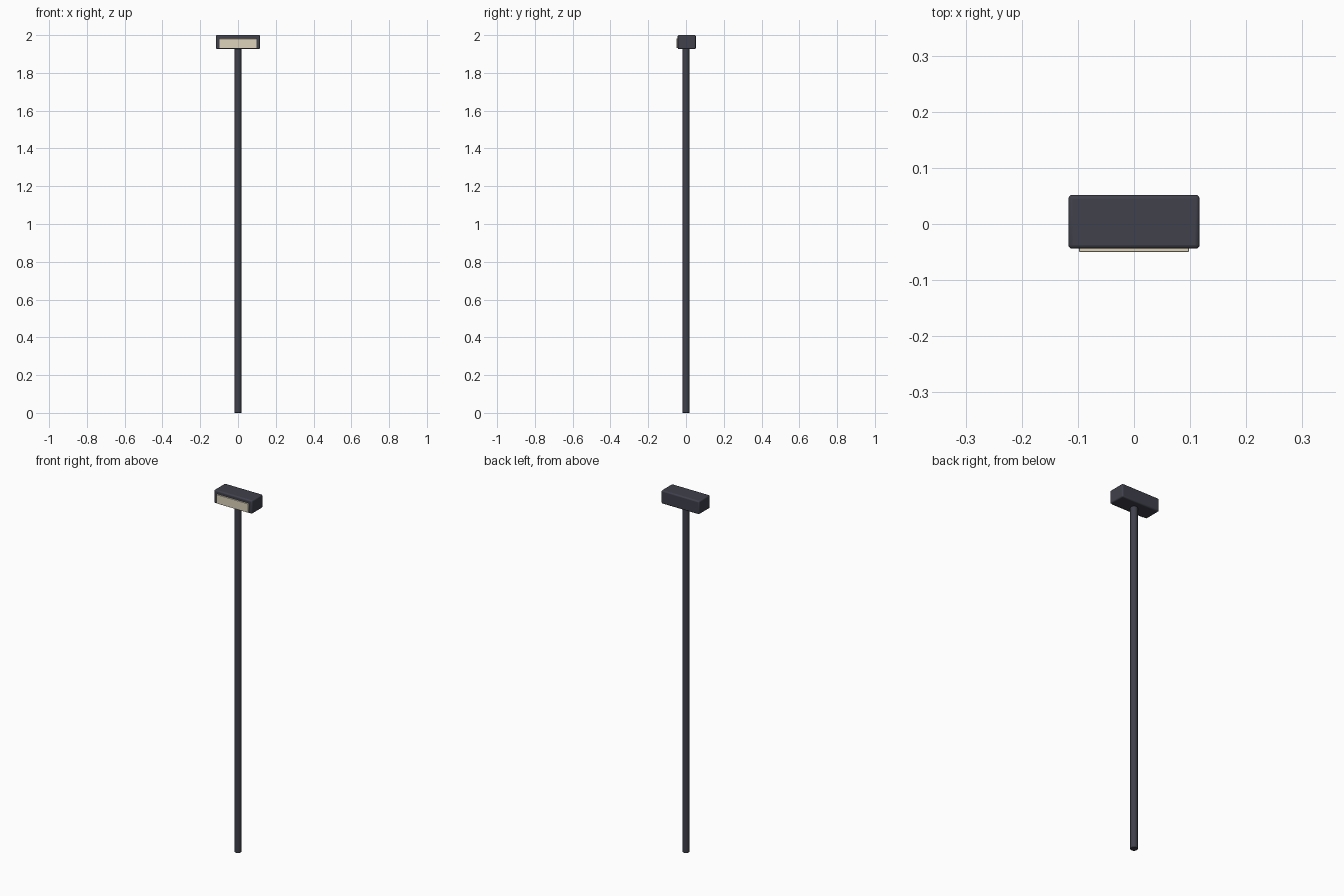
import bpy

if "Cube" in bpy.data.objects:
    bpy.data.objects.remove(bpy.data.objects["Cube"])


def material(name, color):
    m = bpy.data.materials.new(name)
    m.diffuse_color = (*color, 1)
    m.use_nodes = True
    m.node_tree.nodes["Principled BSDF"].inputs["Base Color"].default_value = m.diffuse_color
    return m


def finish(ob, name, mat, bevel, segments):
    ob.name = name
    ob.data.materials.append(mat)
    mod = ob.modifiers.new("soft_edges", 'BEVEL')
    mod.width = bevel
    mod.segments = segments
    mod.limit_method = 'ANGLE'
    bpy.ops.object.shade_smooth_by_angle()


def box(name, lo, hi, mat, bevel, segments):
    center = [(a + b) / 2 for a, b in zip(lo, hi)]
    bpy.ops.mesh.primitive_cube_add(size=1, location=center)
    ob = bpy.context.object
    ob.scale = [b - a for a, b in zip(lo, hi)]
    bpy.ops.object.transform_apply(location=False, rotation=False, scale=True)
    finish(ob, name, mat, bevel, segments)


dark = material("dark_metal", (0.05, 0.052, 0.07))
cream = material("warm_lens", (0.72, 0.65, 0.5))

# Round pole
POLE_TOP = 1.93
bpy.ops.mesh.primitive_cylinder_add(vertices=32, radius=0.0185, depth=POLE_TOP,
                                    location=(0, 0, POLE_TOP / 2))
finish(bpy.context.object, "pole", dark, 0.002, 2)

# Lamp head with rounded edges
box("lamp_head", (-0.117, -0.044, 1.926), (0.117, 0.052, 2.0), dark, 0.007, 3)

# Light panel standing slightly proud of the front
box("light_panel", (-0.098, -0.05, 1.931), (0.098, -0.04, 1.981), cream, 0.001, 1)
